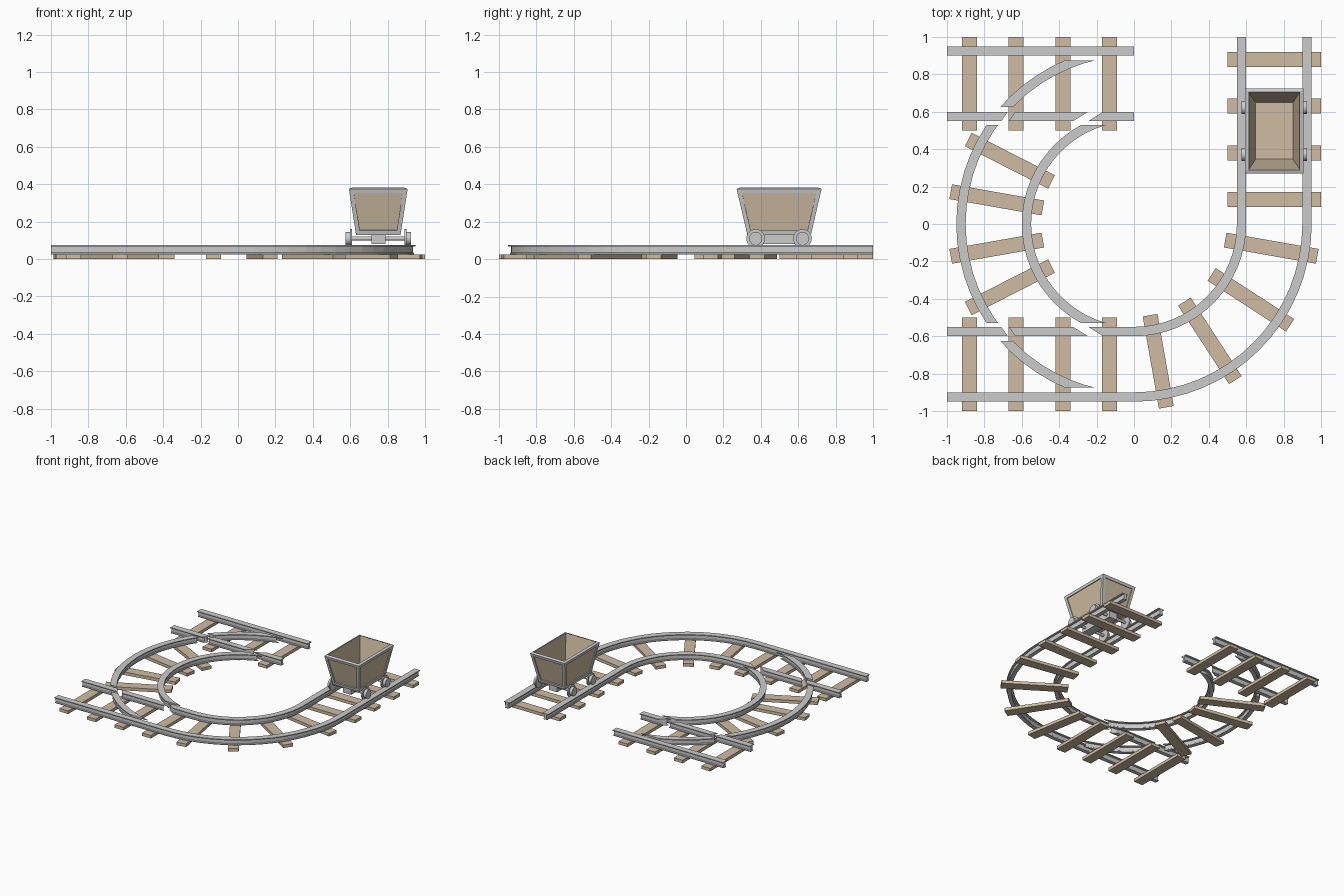
import bpy, bmesh, math
from mathutils import Vector, Matrix

if "Cube" in bpy.data.objects:
    bpy.data.objects.remove(bpy.data.objects["Cube"])

wood = bpy.data.materials.new("wood")
wood.diffuse_color = (0.62, 0.50, 0.36, 1)
wood.use_nodes = True
wood.node_tree.nodes["Principled BSDF"].inputs["Base Color"].default_value = wood.diffuse_color

def finish(bm, name, mat=None):
    bmesh.ops.recalc_face_normals(bm, faces=bm.faces)
    me = bpy.data.meshes.new(name)
    bm.to_mesh(me)
    bm.free()
    ob = bpy.data.objects.new(name, me)
    bpy.context.collection.objects.link(ob)
    if mat:
        me.materials.append(mat)
    return ob

def box(name, centre, size, mat=None, rot=0):
    bm = bmesh.new()
    bmesh.ops.create_cube(bm, size=1)
    bm.transform(Matrix.Translation(centre) @ Matrix.Rotation(rot, 4, 'Z') @ Matrix.Diagonal((*size, 1)))
    return finish(bm, name, mat)

# Rail cross-section: (sideways offset, height)
HALF = [(0.016, 0.025), (0.016, 0.032), (0.011, 0.036), (0.011, 0.066), (0.025, 0.068), (0.025, 0.075)]
PROFILE = HALF + [(-u, z) for u, z in reversed(HALF)]

def sweep(name, sections, clips=()):
    """Loft closed sections, then cut away anything outside the clip planes."""
    bm = bmesh.new()
    rings = [[bm.verts.new(p) for p in s] for s in sections]
    n = len(PROFILE)
    for a, b in zip(rings, rings[1:]):
        for i in range(n):
            j = (i + 1) % n
            bm.faces.new((a[i], a[j], b[j], b[i]))
    bm.faces.new(rings[0])
    bm.faces.new(rings[-1])
    bmesh.ops.recalc_face_normals(bm, faces=bm.faces)
    for y, direction in clips:
        bmesh.ops.bisect_plane(bm, geom=bm.verts[:] + bm.edges[:] + bm.faces[:],
                               plane_co=(0, y, 0), plane_no=(0, direction, 0), clear_outer=True)
        bmesh.ops.holes_fill(bm, edges=[e for e in bm.edges if e.is_boundary], sides=0)
    return finish(bm, name)

def arc_rail(name, r, sx, sy, clips=()):
    steps = 16
    secs = []
    for k in range(steps + 1):
        t = math.pi / 2 * k / steps
        secs.append([(sx * (r + u) * math.cos(t), sy * (r + u) * math.sin(t), z) for u, z in PROFILE])
    return sweep(name, secs, clips)

def x_rail(name, y, x0, x1, k0=0, k1=0):
    """Straight rail along x with slanted ends (k = dx per unit outwards)."""
    s = math.copysign(1, y)
    return sweep(name, [[(x + k * u, y + s * u, z) for u, z in PROFILE] for x, k in ((x0, k0), (x1, k1))])

INNER, OUTER, MID = 0.575, 0.925, 0.75
TIES = (0.125, 0.375, 0.625, 0.875)

# Straight track under the cart
for x in (INNER, OUTER):
    sweep("straight_rail", [[(x + u, y, z) for u, z in PROFILE] for y in (0, 1)])
for y in TIES:
    box("sleeper", (MID, y + 0.005, 0.0125), (0.5, 0.08, 0.025), wood)

def radial_tie(deg):
    a = math.radians(deg)
    box("curve_sleeper", (0.745 * math.cos(a), 0.745 * math.sin(a), 0.0125), (0.5, 0.08, 0.025), wood, a)

# Curved quarter
for r in (INNER, OUTER):
    arc_rail("curve_rail", r, 1, -1)
for d in (10, 33, 57, 80):
    radial_tie(-d)

# Two mirrored switch tiles
for s in (1, -1):
    x_rail("switch_outer_rail", s * OUTER, -1, 0)
    x_rail("switch_rail_a", s * INNER, -1, -0.692, 0, 0.7)
    x_rail("switch_rail_b", s * INNER, -0.652, -0.285, 0.7, 1.6)
    x_rail("switch_rail_c", s * INNER, -0.205, 0, 1.6, 0)
    arc_rail("switch_inner_curve", INNER, -1, s, [(s * 0.528, s)])
    arc_rail("switch_outer_curve", OUTER, -1, s, [(s * 0.53, s)])
    arc_rail("switch_blade", OUTER, -1, s, [(s * 0.875, s), (s * 0.625, -s)])
    for x in TIES:
        box("switch_sleeper", (-x - 0.005, s * MID, 0.0125), (0.08, 0.5, 0.025), wood)
    for d in (10, 27):
        radial_tie(180 + s * d)

# Cart tub: tapered box, used for both the wooden shell and the metal frame
CX, CY = 0.75, 0.4975

def tub(inset, z0, z1):
    bm = bmesh.new()
    bmesh.ops.create_cube(bm, size=1)
    for v in bm.verts:
        top = v.co.z > 0
        hx, hy = (0.157, 0.227) if top else (0.119, 0.17)
        v.co = Vector((CX + math.copysign(hx - inset, v.co.x),
                       CY + math.copysign(hy - inset, v.co.y), z1 if top else z0))
    bm.normal_update()
    return bm

def solidify(ob, t):
    m = ob.modifiers.new("thickness", 'SOLIDIFY')
    m.thickness = t
    m.offset = -1
    m.use_even_offset = True

bm = tub(0.008, 0.134, 0.373)
bmesh.ops.delete(bm, geom=[f for f in bm.faces if f.normal.z > 0.9], context='FACES_ONLY')
shell = bmesh.ops.recalc_face_normals(bm, faces=bm.faces)
solidify(finish(bm, "tub_panels", wood), 0.014)

bm = tub(0, 0.13, 0.375)
bmesh.ops.delete(bm, geom=[f for f in bm.faces if abs(f.normal.z) > 0.9], context='FACES_ONLY')
sides = bm.faces[:]
bmesh.ops.inset_individual(bm, faces=sides, thickness=0.023, use_even_offset=True)
bmesh.ops.delete(bm, geom=sides, context='FACES')
solidify(finish(bm, "tub_frame"), 0.02)

# Chassis, axles and flanged wheels
box("chassis_beam", (CX, CY, 0.107), (0.075, 0.31, 0.054))

def cyl(name, x, y, r, length, n):
    bm = bmesh.new()
    bmesh.ops.create_cone(bm, cap_ends=True, segments=n, radius1=r, radius2=r, depth=length,
                          matrix=Matrix.Translation((x, y, 0.11)) @ Matrix.Rotation(math.pi / 2, 4, 'Y'))
    ob = finish(bm, name)
    for p in ob.data.polygons:
        p.use_smooth = len(p.vertices) == 4
    return ob

for dy in (-0.125, 0.125):
    cyl("axle", CX, CY + dy, 0.011, 0.31, 12)
    for s in (1, -1):
        cyl("wheel_tread", CX + s * 0.161, CY + dy, 0.035, 0.026, 24)
        cyl("wheel_flange", CX + s * 0.146, CY + dy, 0.05, 0.01, 24)
